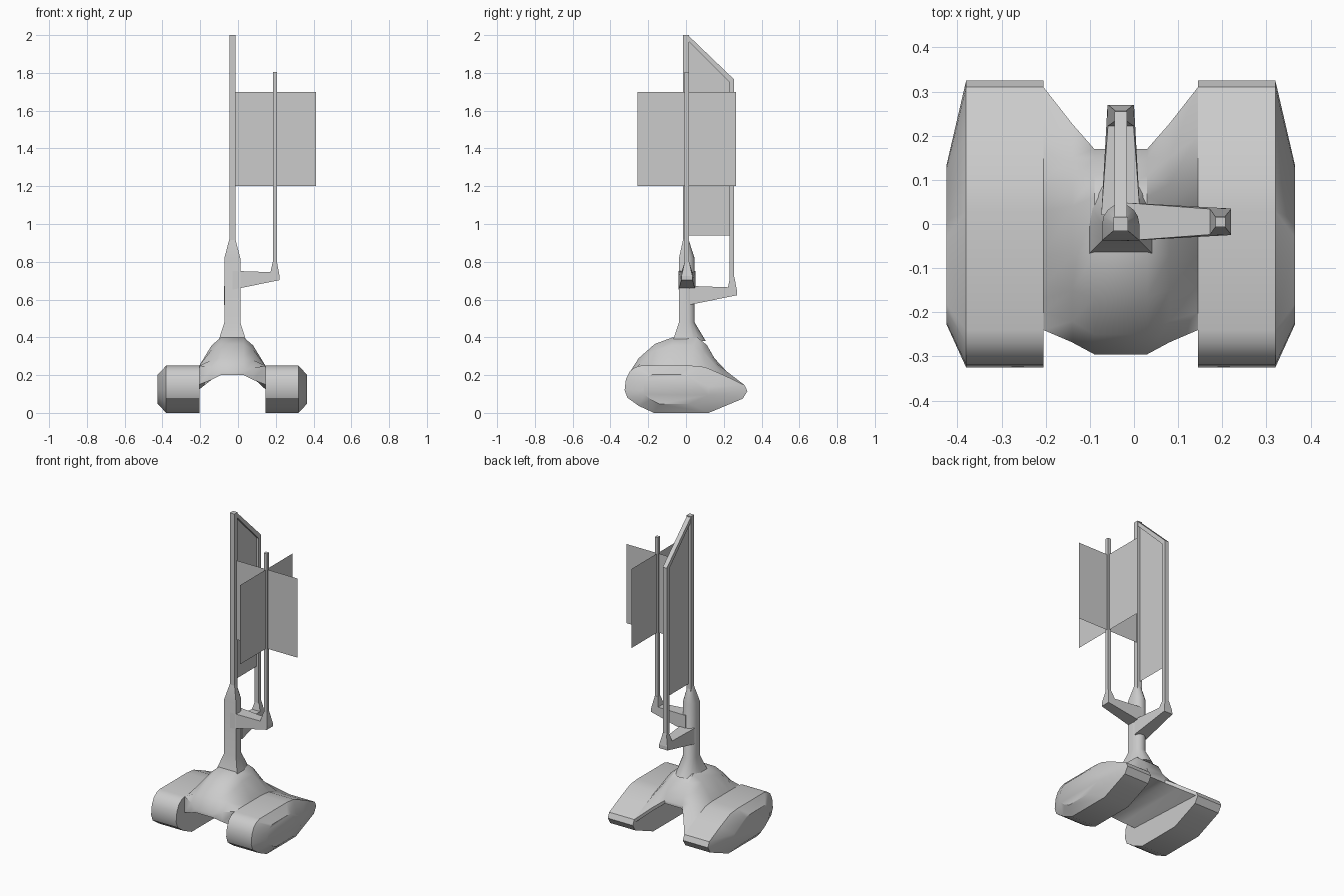
import bpy, bmesh
from math import sin, cos, pi, radians

if "Cube" in bpy.data.objects:
    bpy.data.objects.remove(bpy.data.objects["Cube"])

CX = -0.03  # centre line of base and mast


def finish(name, bm, smooth=None):
    bmesh.ops.remove_doubles(bm, verts=bm.verts, dist=1e-5)
    bmesh.ops.recalc_face_normals(bm, faces=bm.faces)
    me = bpy.data.meshes.new(name)
    bm.to_mesh(me)
    bm.free()
    ob = bpy.data.objects.new(name, me)
    bpy.context.collection.objects.link(ob)
    if smooth:
        bpy.ops.object.select_all(action='DESELECT')
        ob.select_set(True)
        bpy.context.view_layer.objects.active = ob
        bpy.ops.object.shade_smooth_by_angle(angle=radians(smooth))
    return ob


def loft(name, rings, smooth=None, caps=True):
    bm = bmesh.new()
    rows = [[bm.verts.new(p) for p in r] for r in rings]
    n = len(rows[0])
    for a, b in zip(rows, rows[1:]):
        for i in range(n):
            j = (i + 1) % n
            bm.faces.new((a[i], a[j], b[j], b[i]))
    if caps:
        bm.faces.new(rows[0])
        bm.faces.new(rows[-1])
    return finish(name, bm, smooth)


def box_bar(name, x, y, r, z0, z1):
    return loft(name, [[(x + sx * r, y + sy * r, z) for sx, sy in
                        ((-1, -1), (1, -1), (1, 1), (-1, 1))] for z in (z0, z1)])


def sheet(name, pts):
    bm = bmesh.new()
    bm.faces.new([bm.verts.new(p) for p in pts])
    return finish(name, bm)


# Twin hulls: side profile (y, z), shrunk on the outer side
hull = [(-.325, .12), (-.318, .18), (-.298, .22), (-.27, .241), (-.24, .25), (.03, .25),
        (.10, .243), (.2, .2), (.31, .147), (.325, .115), (.3, .075), (.12, 0),
        (-.17, 0), (-.25, .037), (-.31, .08)]
small = [(-.0475 + y * .55, .125 + (z - .125) * .62) for y, z in hull]
for side, label in ((-1, "left"), (1, "right")):
    rings = [[(CX + side * u, y, z) for y, z in prof]
             for u, prof in ((.175, hull), (.35, hull), (.395, small))]
    loft(label + "_hull", rings, 32)

# Raised bridge between the hulls: sections (y, z) from the hull inwards
edge = [(-.24, .25), (-.2, .25), (-.14, .25), (-.07, .25), (.03, .25), (.1, .243),
        (.2, .2), (.31, .147), (.305, .125), (-.24, .15)]
mid = [(-.268, .237), (-.22, .28), (-.15, .335), (-.07, .357), (.04, .357), (.09, .325),
       (.15, .27), (.227, .207), (.222, .185), (-.268, .175)]
core = [(-.295, .22), (-.25, .29), (-.165, .365), (-.07, .4), (.06, .4), (.11, .36),
        (.15, .29), (.17, .245), (.168, .225), (-.295, .2)]
sections = [(-.175, edge), (-.11, mid), (-.06, core), (.06, core), (.11, mid), (.175, edge)]
loft("bridge", [[(CX + u, y, z) for y, z in p] for u, p in sections], 40, caps=False)


# Lower mast: flat front, rounded back
def d_ring(z, w, front, rear):
    ring = [(CX - w, front, z), (CX + w, front, z)]
    ring += [(CX + w * cos(pi * i / 8), rear * sin(pi * i / 8), z) for i in range(9)]
    return ring


loft("mast_base", [d_ring(.38, .074, -.07, .105), d_ring(.48, .042, -.037, .045),
                   d_ring(.82, .042, -.037, .045), d_ring(.92, .016, -.015, .013)], 30)
box_bar("mast", CX, 0, .016, .88, 2.0)

# Tapering arms: (distance, z, half width)
arm = [(0, .652, .044), (.25, .703, .03), (.25, .725, .029), (.236, .80, .012),
       (.214, .80, .012), (.202, .745, .029), (0, .752, .044)]
loft("rotor_arm", [[(CX + d, .005 + s * w, z) for d, z, w in arm] for s in (-1, 1)])
loft("sail_arm", [[(CX + s * w, d + .02, z - .08) for d, z, w in arm] for s in (-1, 1)])

# Rotor pole with four crossed blades
RX, RY = .196, .004
box_bar("rotor_pole", RX, RY, .011, .79, 1.805)
for i, (dx, dy) in enumerate(((.218, 0), (-.218, 0), (0, .262), (0, -.262))):
    sheet("rotor_blade_%d" % (i + 1),
          [(RX, RY, 1.2), (RX + dx, RY + dy, 1.2), (RX + dx, RY + dy, 1.7), (RX, RY, 1.7)])

# Sail frame (pole and sloping top bar) and the sail itself
frame = [(.255, .71), (.255, 1.765), (.01, 2.0), (.01, 1.97), (.23, 1.752), (.23, .71)]
loft("sail_frame", [[(CX + s * .014, y, z) for y, z in frame] for s in (-1, 1)])
sheet("sail", [(CX, y, z) for y, z in ((.01, .94), (.235, .94), (.235, 1.755), (.01, 1.975))])
